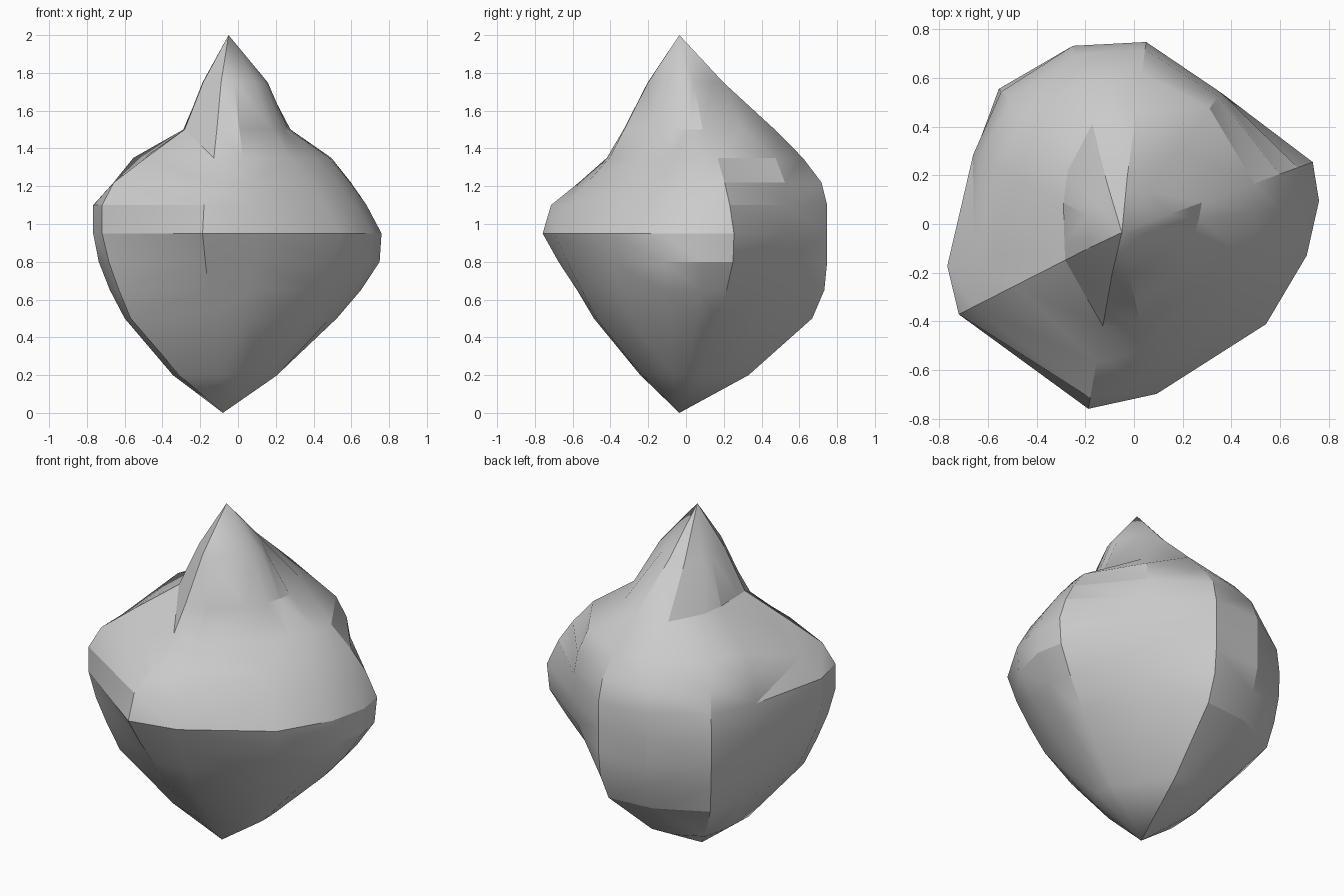
import bpy, bmesh
from math import radians, cos, sin

# Compass directions of the rock's corners (degrees, 0 = +x)
ANGLES = [9, 20, 54, 82, 104, 130, 152, 191, 207, 260, 283, 328, 353]

# Cross-sections: height -> radius in each direction
RINGS = {
    0.20: [.27, .28, .27, .37, .37, .37, .31, .29, .28, .21, .20, .24, .27],
    0.50: [.59, .60, .55, .71, .70, .70, .58, .55, .57, .46, .45, .51, .55],
    0.65: [.72, .73, .62, .775, .76, .74, .63, .63, .64, .55, .53, .59, .67],
    0.80: [.82, .83, .69, .79, .79, .765, .67, .69, .70, .65, .61, .66, .765],
    0.95: [.83, .845, .71, .79, .79, .77, .675, .72, .74, .735, .68, .71, .775],
    1.10: [.75, .78, .71, .79, .79, .755, .68, .72, .74, .69, .61, .62, .69],
    1.22: [.66, .70, .69, .76, .75, .70, .65, .61, .67, .54, .50, .52, .59],
    1.35: [.55, .59, .63, .66, .64, .61, .56, .45, .48, .39, .38, .40, .47],
    1.50: [.33, .36, .42, .51, .46, .33, .26, .23, .25, .30, .30, .29, .30],
    1.75: [.22, .22, .21, .235, .21, .15, .14, .13, .14, .17, .17, .18, .20],
}
AXIS_X, AXIS_Y = -0.06, -0.035

bm = bmesh.new()
loops = [[bm.verts.new((AXIS_X + r * cos(radians(a)), AXIS_Y + r * sin(radians(a)), z))
          for a, r in zip(ANGLES, radii)] for z, radii in RINGS.items()]

# Sides
n = len(ANGLES)
for low, high in zip(loops, loops[1:]):
    for i in range(n):
        j = (i + 1) % n
        bm.faces.new((low[i], low[j], high[j], high[i]))

# Pointed base and tip
base = bm.verts.new((-0.08, -0.035, 0))
tip = bm.verts.new((-0.05, -0.035, 2))
for i in range(n):
    j = (i + 1) % n
    bm.faces.new((base, loops[0][j], loops[0][i]))
    bm.faces.new((tip, loops[-1][i], loops[-1][j]))

bmesh.ops.triangulate(bm, faces=bm.faces[:])
bmesh.ops.recalc_face_normals(bm, faces=bm.faces[:])
mesh = bpy.data.meshes.new("pointed_rock")
bm.to_mesh(mesh)
bm.free()

# Softly faceted shading
rock = bpy.data.objects.new("pointed_rock", mesh)
bpy.context.collection.objects.link(rock)
bpy.context.view_layer.objects.active = rock
rock.select_set(True)
bpy.ops.object.shade_smooth_by_angle(angle=radians(26))
